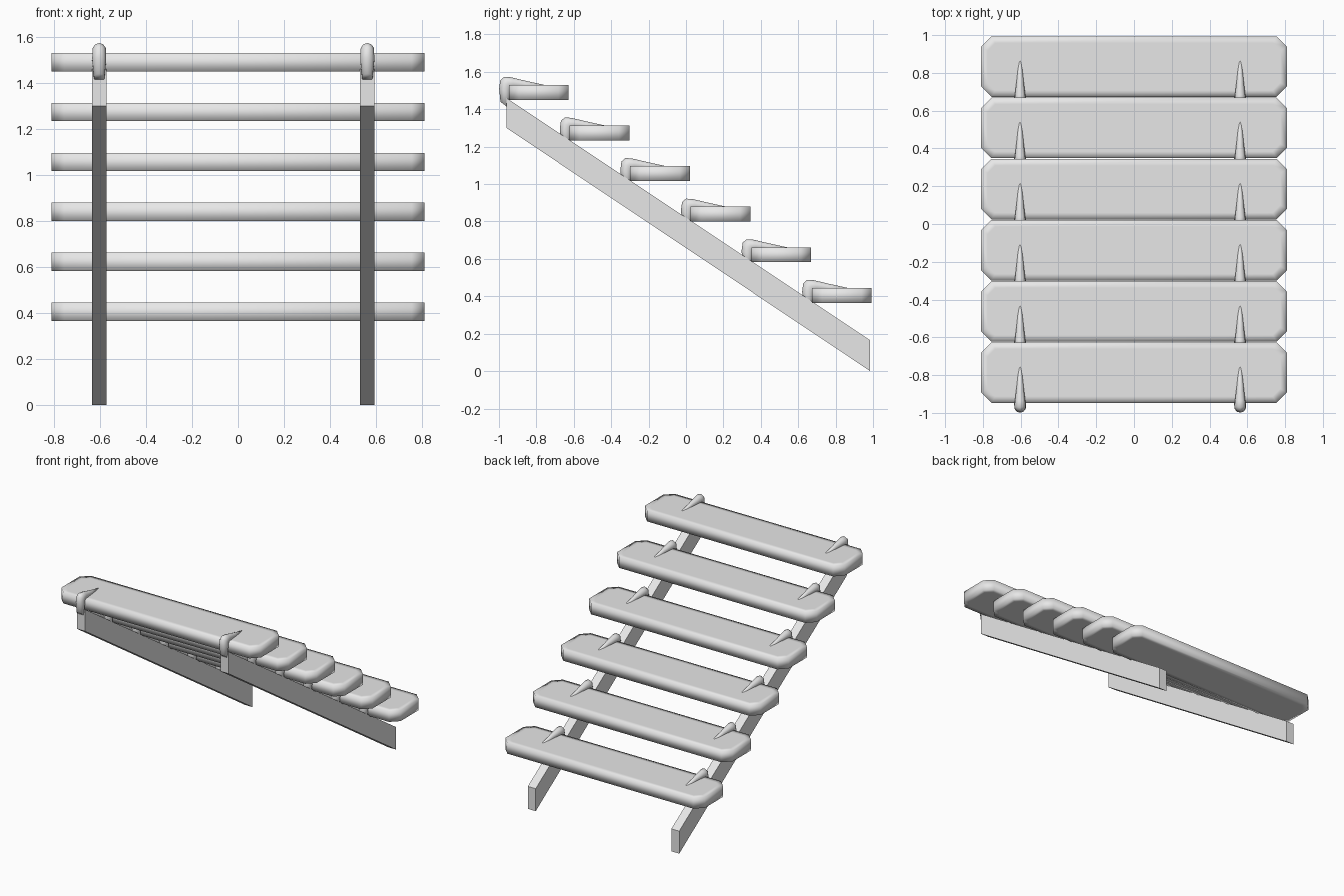
import bpy
import bmesh
import math
from mathutils import Vector

cube = bpy.data.objects.get("Cube")
if cube:
    bpy.data.objects.remove(cube, do_unlink=True)

grey = bpy.data.materials.new("light grey")
grey.use_nodes = True
grey.diffuse_color = (0.8, 0.8, 0.8, 1)
grey.node_tree.nodes["Principled BSDF"].inputs["Base Color"].default_value = (0.8, 0.8, 0.8, 1)

STEPS = 6
PITCH_Y, PITCH_Z = 0.324, -0.217
FRONT_Y, TOP_Z = -0.947, 1.53
RAIL_X = {"right": -0.603, "left": 0.562}


def loft(name, rings, smooth):
    """Skin a list of equal-sized point rings and cap both ends."""
    bm = bmesh.new()
    loops = [[bm.verts.new(p) for p in ring] for ring in rings]
    for a, b in zip(loops, loops[1:]):
        for i in range(len(a)):
            j = (i + 1) % len(a)
            bm.faces.new((a[i], a[j], b[j], b[i]))
    bm.faces.new(loops[0])
    bm.faces.new(loops[-1])
    bmesh.ops.recalc_face_normals(bm, faces=bm.faces)
    for f in bm.faces:
        f.smooth = smooth
    mesh = bpy.data.meshes.new(name)
    bm.to_mesh(mesh)
    bm.free()
    mesh.materials.append(grey)
    obj = bpy.data.objects.new(name, mesh)
    bpy.context.collection.objects.link(obj)
    return obj


def octagon(inset, z):
    """Step outline with clipped corners."""
    x, y, c = 0.81 - inset, 0.16 - inset, 0.055 - inset * 0.4
    return [(x - c, -y, z), (x, c - y, z), (x, y - c, z), (x - c, y, z),
            (c - x, y, z), (-x, y - c, z), (-x, c - y, z), (c - x, -y, z)]


# Hook profile: outer point, inner point (y, z) and half width
HOOK = [((-0.045, -0.09), (0.0, -0.125), 0.024),
        ((-0.052, -0.02), (0.012, -0.04), 0.032),
        ((-0.046, 0.025), (0.015, -0.025), 0.031),
        ((-0.025, 0.043), (0.02, -0.02), 0.030),
        ((0.01, 0.041), (0.035, -0.02), 0.027),
        ((0.09, 0.022), (0.09, -0.02), 0.019),
        ((0.20, -0.002), (0.20, -0.02), 0.006)]


def hook_rings():
    rings = []
    for outer, inner, half in HOOK:
        a, b = Vector((0, *outer)), Vector((0, *inner))
        mid, arm = (a + b) / 2, (a - b) / 2
        angles = [math.tau * i / 10 for i in range(10)]
        rings.append([mid + arm * math.cos(t) + Vector((half * math.sin(t), 0, 0))
                      for t in angles])
    return rings


# Sloping side rails with upright ends
for side, x in RAIL_X.items():
    rail = [[(x + dx, -0.96, 1.30), (x + dx, -0.96, 1.46),
             (x + dx, 0.985, 0.165), (x + dx, 0.985, 0)] for dx in (-0.032, 0.032)]
    loft(side + "_rail", rail, False)

# Steps, each held by two hooks
for k in range(STEPS):
    y, z = FRONT_Y + k * PITCH_Y, TOP_Z + k * PITCH_Z
    step = loft(f"step_{k + 1}", [octagon(0.035, -0.08), octagon(0, -0.08),
                                  octagon(0, 0), octagon(0.035, 0)], True)
    step.location = (0, y + 0.16, z)
    for side, x in RAIL_X.items():
        hook = loft(f"{side}_hook_{k + 1}", hook_rings(), True)
        hook.location = (x, y, z)
